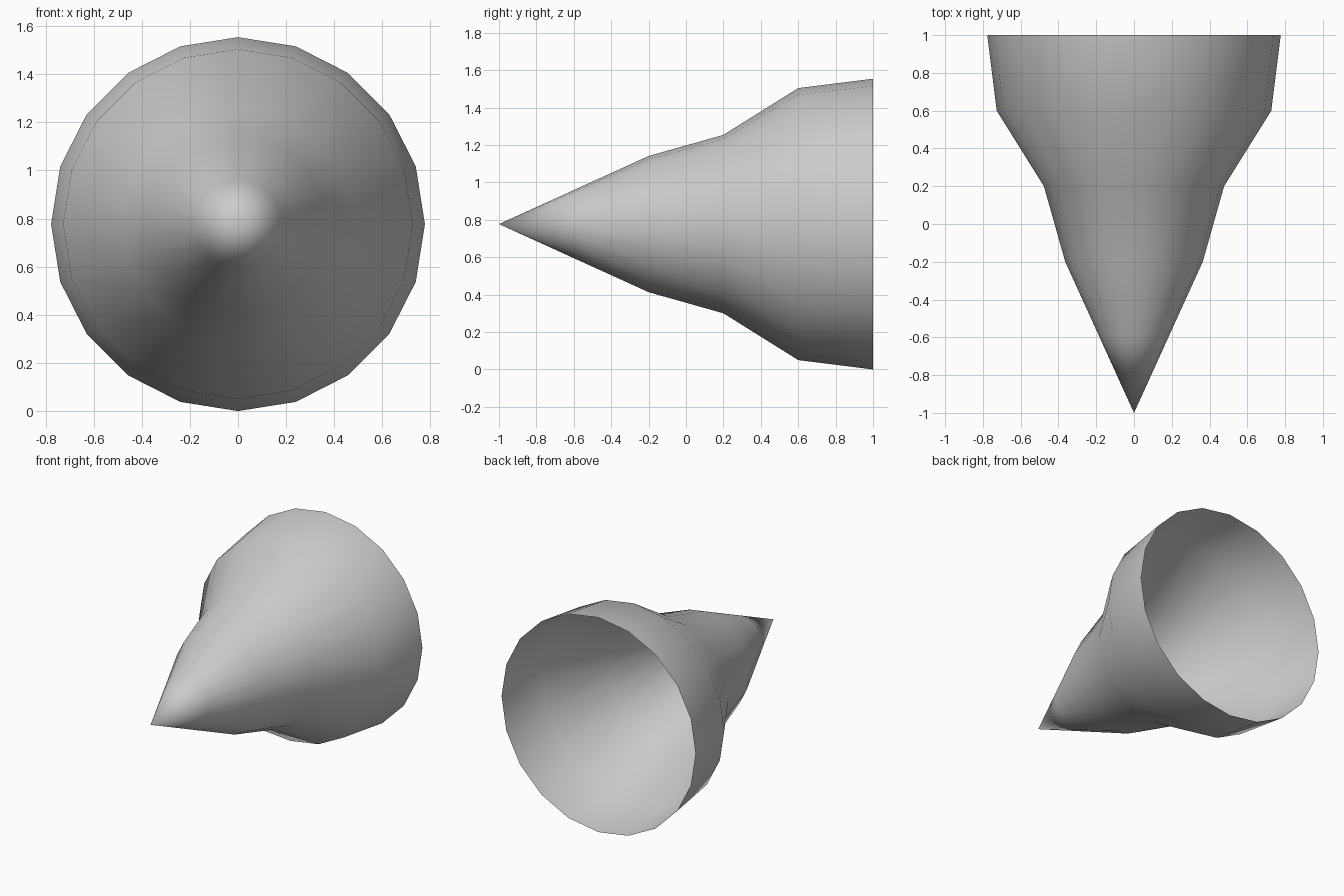
import bpy, bmesh
from math import sin, cos, tau

if "Cube" in bpy.data.objects:
    bpy.data.objects.remove(bpy.data.objects["Cube"])

SIDES = 20
CENTRE_Z = 0.777
TIP_Y = -1.0
# (y, radius) rings from just behind the tip to the open rim
PROFILE = [(-0.6, 0.182), (-0.2, 0.364), (0.2, 0.477), (0.6, 0.727), (1.0, 0.777)]

bm = bmesh.new()


def ring(y, r):
    return [bm.verts.new((r * sin(tau * i / SIDES), y, CENTRE_Z + r * cos(tau * i / SIDES)))
            for i in range(SIDES)]


# Pointed tip
tip = bm.verts.new((0, TIP_Y, CENTRE_Z))
rings = [ring(y, r) for y, r in PROFILE]
for i in range(SIDES):
    bm.faces.new((tip, rings[0][i], rings[0][(i + 1) % SIDES]))

# Flaring wall, open at the back
for a, b in zip(rings, rings[1:]):
    for i in range(SIDES):
        j = (i + 1) % SIDES
        bm.faces.new((a[i], b[i], b[j], a[j]))

# Face normals outward, smooth shading
bm.normal_update()
if bm.faces[:][0].normal.y > 0:
    bmesh.ops.reverse_faces(bm, faces=bm.faces[:])
for f in bm.faces:
    f.smooth = True

mesh = bpy.data.meshes.new("flared_cone")
bm.to_mesh(mesh)
bm.free()
cone = bpy.data.objects.new("flared_cone", mesh)
bpy.context.collection.objects.link(cone)
